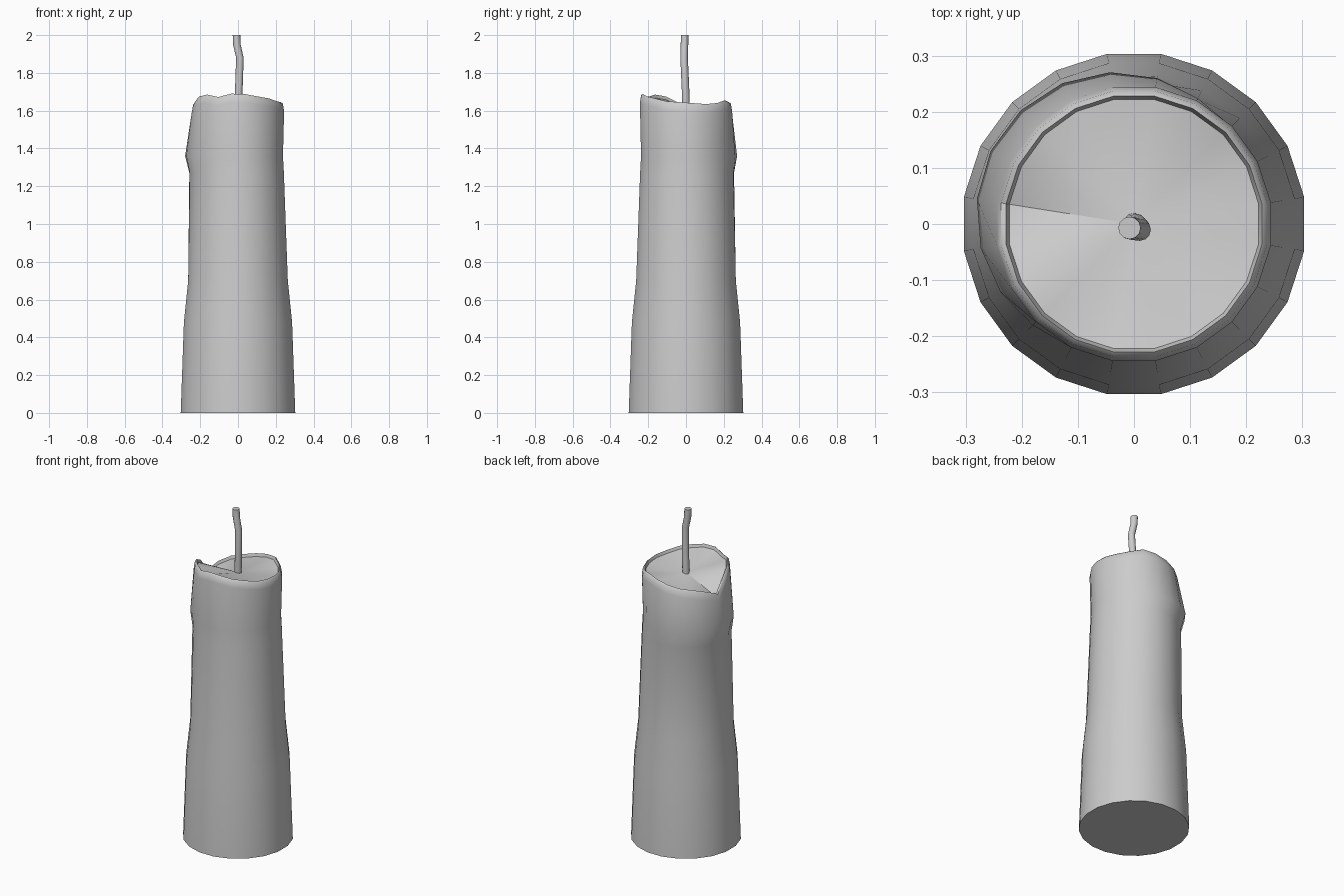
import bpy, bmesh
from math import cos, sin, radians, pi
from mathutils import Vector

if "Cube" in bpy.data.objects:
    bpy.data.objects.remove(bpy.data.objects["Cube"])

SIDES = 20
ANG = [radians(9 + 18 * k) for k in range(SIDES)]
# melted rim height around the candle, starting at 9 degrees
RIM = [1.64, 1.635, 1.64, 1.655, 1.645, 1.63, 1.615, 1.605, 1.585, 1.555,
       1.64, 1.675, 1.685, 1.672, 1.69, 1.688, 1.675, 1.665, 1.65, 1.645]


def bridge(bm, a, b):
    n = len(a)
    for i in range(n):
        bm.faces.new((a[i], a[(i + 1) % n], b[(i + 1) % n], b[i]))


def finish(bm, name, angle):
    bmesh.ops.recalc_face_normals(bm, faces=bm.faces)
    mesh = bpy.data.meshes.new(name)
    bm.to_mesh(mesh)
    bm.free()
    ob = bpy.data.objects.new(name, mesh)
    bpy.context.collection.objects.link(ob)
    bpy.ops.object.select_all(action='DESELECT')
    bpy.context.view_layer.objects.active = ob
    ob.select_set(True)
    bpy.ops.object.shade_smooth_by_angle(angle=radians(angle))
    return ob


# Wax body: fixed-height rings (z, radius, drip bulge toward the back left)
bm = bmesh.new()
rings = []
for z, r, bulge in [(0, .307, 0), (.48, .290, 0), (.70, .267, 0),
                    (1.27, .248, .014), (1.36, .247, .040)]:
    ring = []
    for a in ANG:
        rr = r + bulge * max(-.15, cos(a - radians(147)))
        ring.append(bm.verts.new((rr * cos(a), rr * sin(a), z)))
    rings.append(ring)
# Rim rings that follow the melted edge (drop below rim, radius)
for dz, r in [(.045, .247), (.008, .240), (0, .231), (.018, .225)]:
    rings.append([bm.verts.new((r * cos(a), r * sin(a), h - dz))
                  for a, h in zip(ANG, RIM)])
for lo, hi in zip(rings, rings[1:]):
    bridge(bm, lo, hi)
bm.faces.new(rings[0])
# Wax pool fanned to the centre
centre = bm.verts.new((0, 0, 1.61))
for i in range(SIDES):
    bm.faces.new((rings[-1][i], rings[-1][(i + 1) % SIDES], centre))
finish(bm, "wax_body", 40)

# Wick: bent tube
bm = bmesh.new()
tube = []
for p in [(0, 0, 1.59), (.004, -.002, 1.70), (.010, -.010, 1.88),
          (-.006, -.008, 1.95), (-.008, -.007, 2.0)]:
    tube.append([bm.verts.new(Vector(p) + Vector((cos(t) * .02, sin(t) * .02, 0)))
                 for t in [2 * pi * i / 12 for i in range(12)]])
for lo, hi in zip(tube, tube[1:]):
    bridge(bm, lo, hi)
bm.faces.new(tube[0])
bm.faces.new(tube[-1])
finish(bm, "wick", 40)
